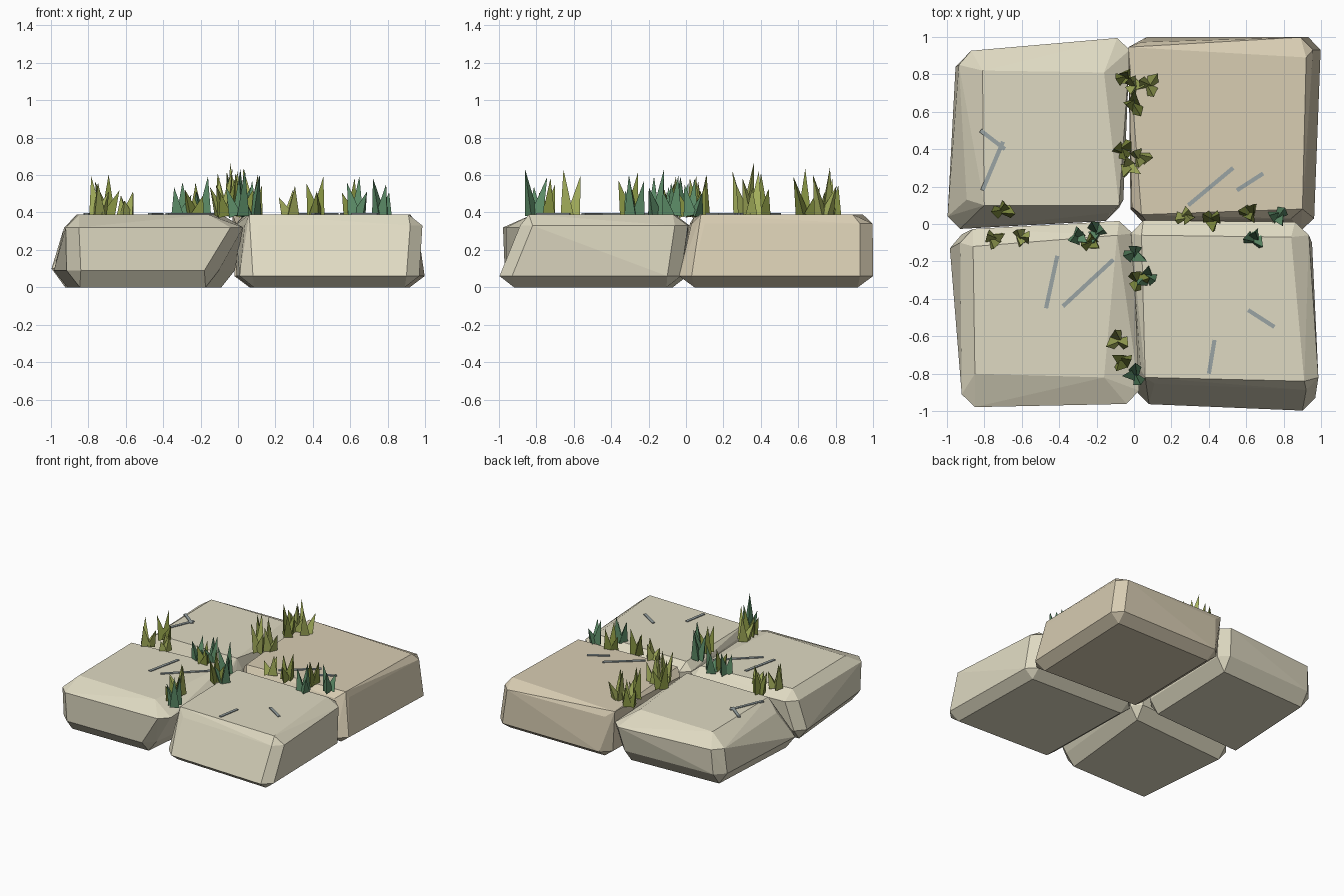
import bpy, bmesh, math, random
from mathutils import Vector, Matrix

if "Cube" in bpy.data.objects:
    bpy.data.objects.remove(bpy.data.objects["Cube"])

random.seed(4)
TOP = 0.39


def material(name, rgb):
    m = bpy.data.materials.new(name)
    m.diffuse_color = (*rgb, 1)
    m.use_nodes = True
    m.node_tree.nodes["Principled BSDF"].inputs["Base Color"].default_value = m.diffuse_color
    return m


def add_object(name, bm, mat):
    bmesh.ops.recalc_face_normals(bm, faces=bm.faces)
    me = bpy.data.meshes.new(name)
    bm.to_mesh(me)
    bm.free()
    me.materials.append(mat)
    ob = bpy.data.objects.new(name, me)
    bpy.context.collection.objects.link(ob)
    return ob


def cut_corners(quad, z, c):
    """Split every corner of a four-sided outline in two."""
    pts = [Vector((x, y, z)) for x, y in quad]
    out = []
    for i, p in enumerate(pts):
        for q in (pts[i - 1], pts[(i + 1) % 4]):
            out.append(p + (q - p).normalized() * c)
    return out


def stone(name, mat, top, high, low, z_high=0.32, z_low=0.07):
    """Rough slab: hull of top face, shoulder, foot and inset underside."""
    pts = [Vector((x, y, TOP)) for x, y in top]
    pts += cut_corners(high, z_high, 0.07)
    pts += cut_corners(low, z_low, 0.07)
    cx = sum(p[0] for p in low) / 4
    cy = sum(p[1] for p in low) / 4
    pts += [Vector((cx + (x - cx) * 0.84, cy + (y - cy) * 0.84, 0)) for x, y in low]
    bm = bmesh.new()
    for p in pts:
        bm.verts.new(p)
    res = bmesh.ops.convex_hull(bm, input=bm.verts)
    junk = {g for g in res["geom_interior"] + res["geom_unused"]
            if isinstance(g, bmesh.types.BMVert)}
    bmesh.ops.delete(bm, geom=list(junk), context="VERTS")
    bmesh.ops.dissolve_limit(bm, angle_limit=math.radians(4), verts=bm.verts, edges=bm.edges)
    return add_object(name, bm, mat)


grey_stone = material("pale stone", (0.74, 0.70, 0.54))
tan_stone = material("tan stone", (0.69, 0.61, 0.45))
crack_mat = material("crack grey", (0.32, 0.37, 0.37))
greens = [material("olive grass", (0.22, 0.27, 0.05)),
          material("light grass", (0.39, 0.45, 0.11)),
          material("dark grass", (0.11, 0.27, 0.14))]

# Four paving stones, outlines run front-left, front-right, back-right, back-left
stone("stone_front_left", grey_stone,
      [(-.85, -.80), (-.16, -.82), (-.09, -.06), (-.86, -.12)],
      [(-.92, -.98), (.03, -.96), (-.01, .02), (-.93, -.03)],
      [(-.91, -.97), (-.11, -.96), (-.01, .01), (-.99, -.06)], 0.32, 0.09)
stone("stone_front_right", grey_stone,
      [(.06, -.82), (.91, -.84), (.84, -.07), (.04, -.06)],
      [(.04, -.85), (.99, -.89), (.93, .01), (-.02, .02)],
      [(.01, -.96), (.97, -1.0), (.95, -.03), (-.01, .01)], 0.33, 0.06)
stone("stone_back_right", tan_stone,
      [(.04, .05), (.90, .08), (.92, .89), (-.03, .945)],
      [(-.01, .02), (.91, .03), (.96, 1.0), (-.03, .97)],
      [(-.02, .01), (.96, -.04), (1.0, 1.0), (.0, 1.0)], 0.34, 0.06)
stone("stone_back_left", grey_stone,
      [(-.80, .10), (-.08, .10), (-.16, .81), (-.81, .82)],
      [(-.89, .06), (-.06, .06), (-.02, 1.0), (-.94, .92)],
      [(-1.0, -.03), (-.08, .02), (-.05, .95), (-.95, .91)], 0.30, 0.10)

# Surface cracks: thin strips lying on the stones
cracks = [(-.82, .50, -.69, .40), (-.81, .18, -.70, .44), (.29, .10, .53, .30),
          (.55, .18, .69, .27), (-.41, -.17, -.47, -.45), (-.11, -.19, -.38, -.44),
          (.61, -.46, .75, -.55), (.43, -.62, .40, -.80)]
for i, (x0, y0, x1, y1) in enumerate(cracks):
    bm = bmesh.new()
    mat = (Matrix.Translation(((x0 + x1) / 2, (y0 + y1) / 2, TOP))
           @ Matrix.Rotation(math.atan2(y1 - y0, x1 - x0), 4, "Z")
           @ Matrix.Diagonal((math.hypot(x1 - x0, y1 - y0), 0.022, 0.012, 1)))
    bmesh.ops.create_cube(bm, size=1, matrix=mat)
    add_object(f"crack_{i + 1}", bm, crack_mat)

# Grass tufts along the joints: x, y, tallest blade, colour
tufts = [(-.05, .78, .16, 0), (.00, .64, .25, 0), (.00, .74, .20, 1), (.08, .74, .26, 1),
         (-.06, .40, .23, 0), (-.03, .31, .28, 1), (.03, .36, .24, 1),
         (-.70, .07, .22, 0), (-.60, -.07, .13, 1), (-.75, -.08, .21, 1),
         (-.30, -.07, .18, 2), (-.20, -.04, .21, 2), (-.23, -.10, .17, 0),
         (.00, -.16, .25, 2), (.07, -.28, .22, 2), (.02, -.30, .23, 0),
         (-.08, -.62, .25, 1), (-.06, -.73, .20, 0), (.01, -.81, .25, 2),
         (.27, .04, .16, 1), (.42, .02, .21, 0), (.62, .06, .20, 0),
         (.77, .04, .20, 2), (.64, -.08, .21, 2)]
for i, (x, y, h, col) in enumerate(tufts):
    bm = bmesh.new()
    start = random.uniform(0, math.tau)
    for k in range(3):
        hk = h * (1, 0.85, 0.65)[k]
        heading = start + k * math.tau / 3 + random.uniform(-.4, .4)
        lean = math.radians(random.uniform(5, 10) + 6 * k)
        spot = Matrix.Translation((x + 0.018 * math.cos(heading),
                                   y + 0.018 * math.sin(heading), TOP - 0.005))
        m = (spot @ Matrix.Rotation(heading, 4, "Z") @ Matrix.Rotation(lean, 4, "Y")
             @ Matrix.Translation((0, 0, hk / 2))
             @ Matrix.Rotation(random.uniform(0, 2), 4, "Z"))
        bmesh.ops.create_cone(bm, cap_ends=True, segments=3, radius1=0.042,
                              radius2=0, depth=hk, matrix=m)
    bmesh.ops.remove_doubles(bm, verts=bm.verts, dist=1e-5)
    add_object(f"grass_tuft_{i + 1}", bm, greens[col])
